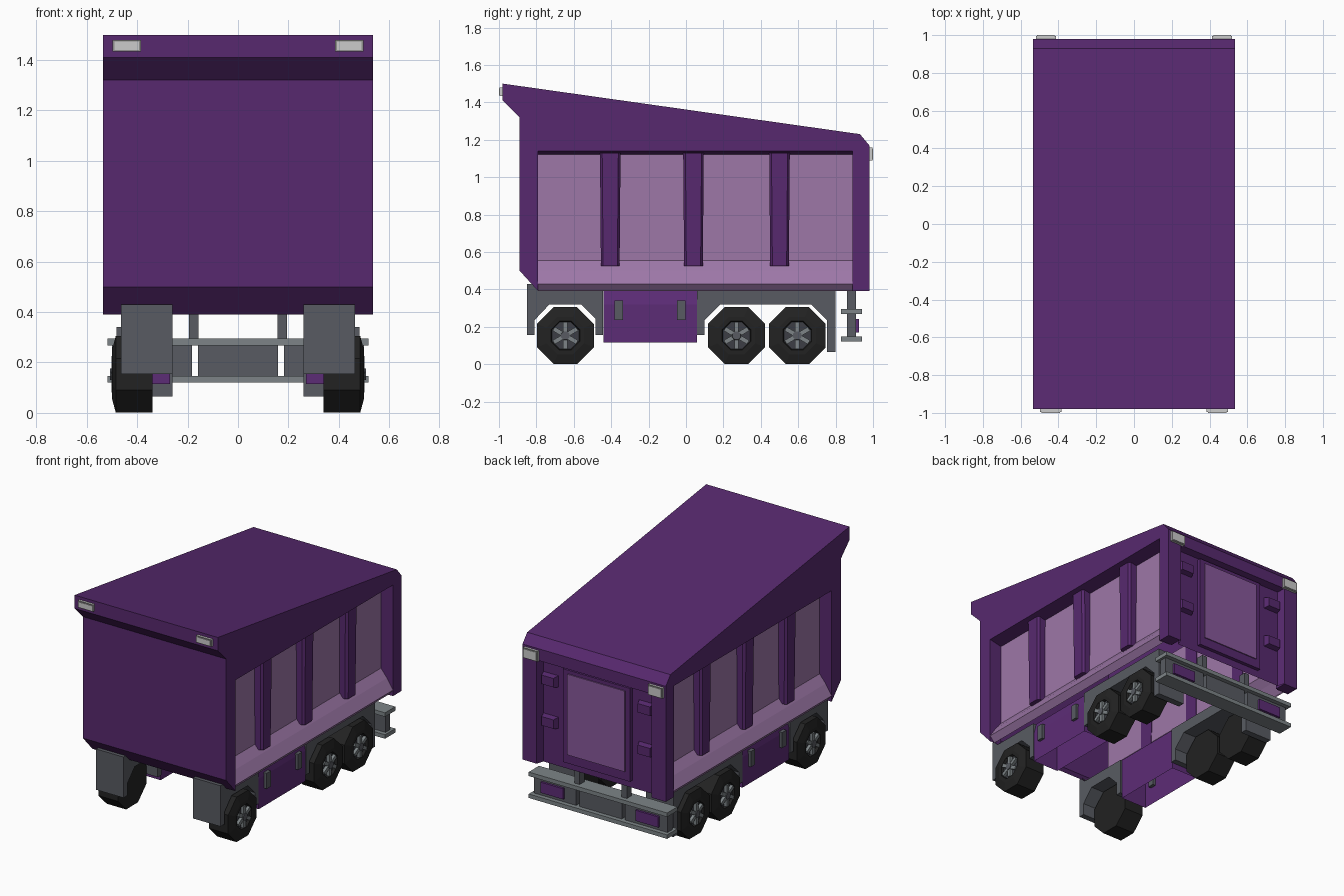
import bpy, bmesh, math
from mathutils import Matrix

if "Cube" in bpy.data.objects:
    bpy.data.objects.remove(bpy.data.objects["Cube"])

def mat(name, r, g, b):
    m = bpy.data.materials.new(name)
    m.diffuse_color = (r, g, b, 1)
    m.use_nodes = True
    m.node_tree.nodes["Principled BSDF"].inputs["Base Color"].default_value = m.diffuse_color
    return m

PURPLE = mat("body purple", .096, .022, .158)
BOX = mat("box purple", .108, .025, .182)
MAUVE = mat("panel mauve", .338, .185, .390)
DOOR = mat("door violet", .245, .098, .322)
GREY = mat("chassis grey", .098, .105, .122)
RAIL = mat("rail grey", .205, .231, .242)
TYRE = mat("tyre black", .016, .016, .016)
HUB = mat("hub grey", .045, .048, .058)
LAMP = mat("lamp white", .60, .60, .60)
RIM = mat("lamp rim", .28, .28, .27)

def finish(name, bm, mats, mirror=False):
    bmesh.ops.recalc_face_normals(bm, faces=bm.faces)
    me = bpy.data.meshes.new(name)
    bm.to_mesh(me)
    bm.free()
    for m in mats:
        me.materials.append(m)
    ob = bpy.data.objects.new(name, me)
    bpy.context.collection.objects.link(ob)
    if mirror:
        mod = ob.modifiers.new("mirror", 'MIRROR')
        mod.use_mirror_merge = False
    return ob

def ring(bm, pts):
    return [bm.verts.new(p) for p in pts]

def bridge(bm, a, b, closed=True, mi=0):
    n = len(a)
    for i in range(n if closed else n - 1):
        j = (i + 1) % n
        bm.faces.new((a[i], a[j], b[j], b[i])).material_index = mi

def loft(name, a, b, m, mirror=False, closed=True):
    """solid between two matching loops; closed=False leaves the last side open"""
    bm = bmesh.new()
    ra, rb = ring(bm, a), ring(bm, b)
    bridge(bm, ra, rb, closed)
    bm.faces.new(ra)
    bm.faces.new(rb)
    return finish(name, bm, [m], mirror)

def side_prism(name, prof, x0, x1, m, mirror=True):
    return loft(name, [(x0, y, z) for y, z in prof], [(x1, y, z) for y, z in prof], m, mirror)

def box(name, x, y, z, m, mirror=False):
    rect = [(y[0], z[0]), (y[1], z[0]), (y[1], z[1]), (y[0], z[1])]
    return side_prism(name, rect, x[0], x[1], m, mirror)

def rect_y(y, x0, x1, z0, z1):
    return [(x0, y, z0), (x0, y, z1), (x1, y, z1), (x1, y, z0)]

W = .535
Y0, Y1, ZT = -.79, .89, 1.14          # side recess limits
P = .445                              # side panel depth

# Body skin: front, roof and rear top edge
skin = [(-.79, .39), (-.89, .50), (-.89, 1.32), (-.98, 1.41), (-.98, 1.50), (.93, 1.23), (.98, 1.17)]
bm = bmesh.new()
bridge(bm, ring(bm, [(-W, y, z) for y, z in skin]), ring(bm, [(W, y, z) for y, z in skin]), closed=False)
finish("body_skin", bm, [PURPLE])

# Side frame around the open recess, with its inner reveal
bm = bmesh.new()
bm.faces.new(ring(bm, [(W, y, z) for y, z in
             skin + [(.98, .39), (Y1, .39), (Y1, ZT), (Y0, ZT)]]))
bridge(bm, ring(bm, [(W, Y0, .39), (W, Y0, ZT), (W, Y1, ZT), (W, Y1, .39)]),
       ring(bm, [(P, Y0, .39), (P, Y0, ZT - .02), (P, Y1, ZT - .02), (P, Y1, .39)]), closed=False)
finish("side_frame", bm, [PURPLE], True)

# Side panel with flared sill, open underneath
prof = [(P, ZT - .02), (P, .555), (.49, .50), (W, .43), (.50, .39)]
bm = bmesh.new()
bridge(bm, ring(bm, [(x, Y0, z) for x, z in prof]), ring(bm, [(x, Y1, z) for x, z in prof]), closed=False)
finish("side_panel", bm, [MAUVE], True)

# Vertical ribs
for yc in (-.405, .04, .50):
    def sec(z, x1, w=.055):
        return [(P - .004, yc - w, z), (x1 - .015, yc - w, z), (x1, yc - w + .012, z),
                (x1, yc + w - .012, z), (x1 - .015, yc + w, z), (P - .004, yc + w, z)]
    loft("side_rib", sec(.525, .50, .05), sec(ZT - .01, .505), PURPLE, True)

# Rear wall: frame open at the bottom, reveal and recessed floor
bm = bmesh.new()
r0 = ring(bm, rect_y(.98, -W, W, .39, 1.17))
r1 = ring(bm, rect_y(.98, -.43, .43, .39, 1.09))
r2 = ring(bm, rect_y(.93, -.415, .415, .39, 1.08))
bridge(bm, r0, r1, closed=False)
bridge(bm, r1, r2, closed=False)
bm.faces.new(r2)
finish("rear_wall", bm, [PURPLE])
box("rear_door", (-.25, .25), (.925, .955), (.44, 1.07), PURPLE)
loft("rear_door_panel", rect_y(.954, -.215, .215, .50, 1.045),
     rect_y(.962, -.215, .215, .50, 1.045), DOOR)
for zc in (.68, .96):
    loft("rear_hinge", rect_y(.925, .30, .412, zc - .04, zc + .04),
         rect_y(.965, .315, .405, zc - .03, zc + .03), PURPLE, True)
# Rear corner posts, inner side
box("rear_corner_post", (.435, .53), (Y1 + .002, .975), (.392, 1.1), PURPLE, True)

# Lamps: light housing with a darker rim plate and a lens
def lamp(name, y, out, x0, x1, z0, z1):
    def slab(part, y0, y1, e, m):
        loft(name + part, rect_y(y + out * y0, x0 + e, x1 - e, z0 + e, z1 - e),
             rect_y(y + out * y1, x0 + e, x1 - e, z0 + e, z1 - e), m, True)
    slab("_housing", -.002, .014, 0, LAMP)
    slab("_rim", .013, .016, 0, RIM)
    slab("_lens", .015, .020, .007, LAMP)
lamp("front_lamp", -.98, -1, .385, .498, 1.433, 1.48)
lamp("rear_lamp", .98, 1, .413, .52, 1.088, 1.158)

# Fenders with cut wheel arches
side_prism("front_fender", [(-.85, .43), (-.85, .155), (-.81, .155), (-.81, .235), (-.73, .32), (-.56, .32),
           (-.485, .245), (-.485, .155), (-.445, .155), (-.445, .395), (-.79, .395), (-.825, .43)],
           .26, .465, GREY)
side_prism("rear_fender", [(.06, .395), (.06, .155), (.10, .155), (.10, .235), (.185, .32), (.67, .32),
           (.755, .235), (.755, .065), (.80, .065), (.80, .395)], .26, .465, GREY)

# Side storage boxes, open underneath, with straps
sec = [(.463, .115), (.463, .32), (.445, .395), (.27, .395), (.27, .115)]
loft("storage_box", [(x, -.44, z) for x, z in sec], [(x, .06, z) for x, z in sec], BOX, True, closed=False)
for yc in (-.36, -.025):
    box("box_strap", (.44, .482), (yc - .022, yc + .022), (.235, .34), GREY, True)

# Wheels: eight-sided lathe, six spokes and a hub
K = 1 / math.cos(math.pi / 8)
def wheel(yc, zc=.153):
    def circle(x, r, n=8):
        return [(x, yc + r * math.cos((i + .5) * math.tau / n), zc + r * math.sin((i + .5) * math.tau / n))
                for i in range(n)]
    bm = bmesh.new()
    steps = [(.34, .152), (.485, .152), (.499, .10), (.499, .077), (.482, .072)]
    rings = [ring(bm, circle(x, r * K)) for x, r in steps]
    for a, b in zip(rings, rings[1:]):
        bridge(bm, a, b)
    bm.faces.new(rings[0])
    bm.faces.new(rings[-1]).material_index = 1
    finish("wheel", bm, [TYRE, HUB], True)
    bm = bmesh.new()
    for i in range(6):
        a = i * math.tau / 6 + math.pi / 2
        m = (Matrix.Translation((.491, yc, zc)) @ Matrix.Rotation(a, 4, 'X')
             @ Matrix.Translation((0, .046, 0)) @ Matrix.Diagonal((.022, .052, .024, 1)))
        bmesh.ops.create_cube(bm, size=1, matrix=m)
    finish("wheel_spokes", bm, [RAIL], True)
    loft("wheel_hub", circle(.48, .028), circle(.507, .024), GREY, True)
for yc in (-.645, .27, .595):
    wheel(yc)

# Rear bumper: two rails, panels, uprights and marker plates
for z0 in (.12, .268):
    box("bumper_rail", (-.517, .517), (.83, .94), (z0, z0 + .027), RAIL)
box("bumper_center_panel", (-.158, .158), (.86, .91), (.14, .275), GREY)
box("bumper_outer_panel", (.183, .50), (.86, .91), (.14, .275), GREY, True)
box("bumper_upright", (.157, .195), (.86, .91), (.29, .40), GREY, True)
box("bumper_marker", (.27, .44), (.905, .925), (.17, .242), BOX, True)
